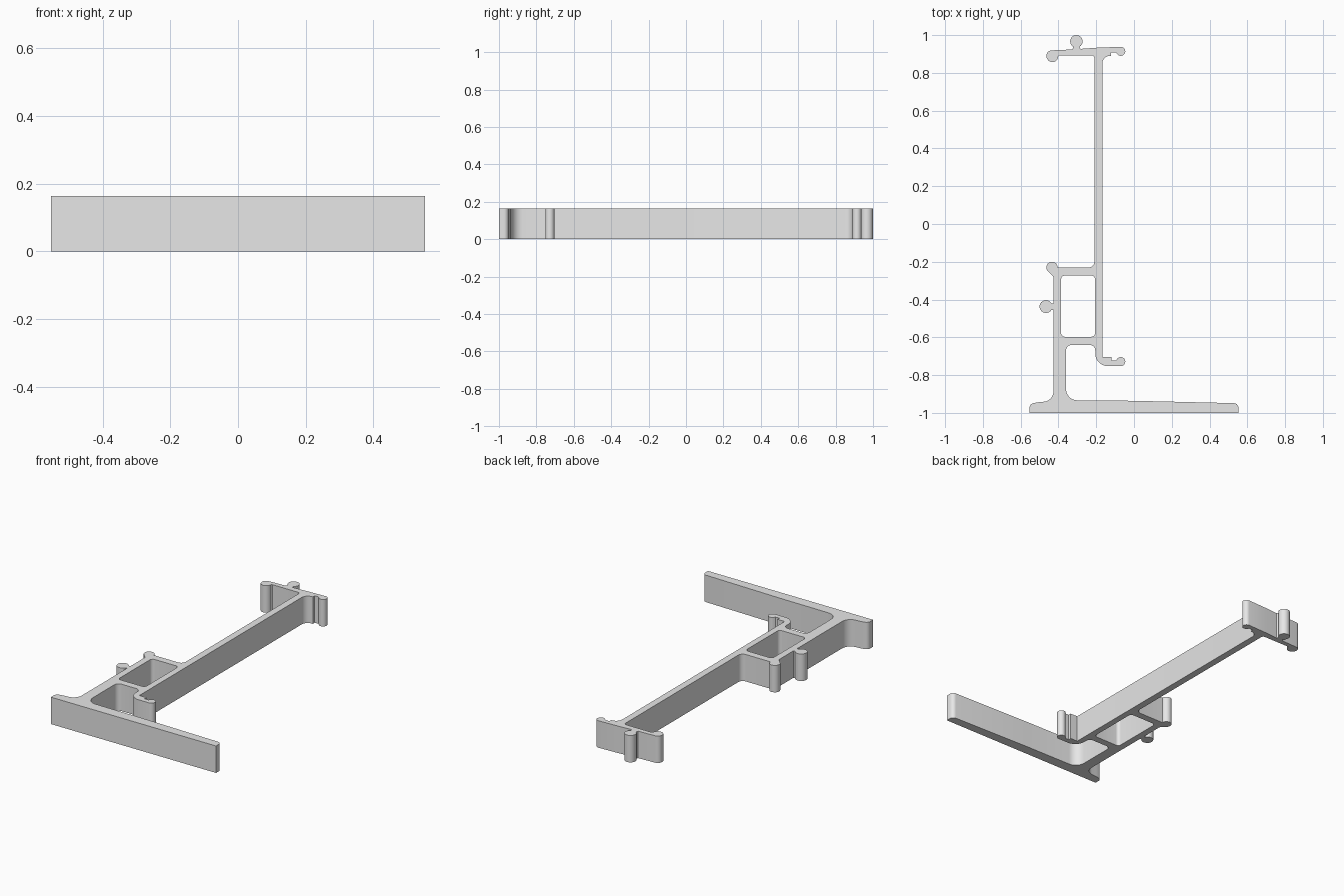
import bpy
import bmesh
from math import cos, sin, tan, radians
from mathutils import Vector

DEPTH = 0.163

cube = bpy.data.objects.get("Cube")
if cube:
    bpy.data.objects.remove(cube, do_unlink=True)


def arc(cx, cy, r, start, end):
    """Points of a round bead, counterclockwise between two angles in degrees."""
    n = max(6, int((end - start) / 15))
    angles = [radians(start + (end - start) * i / n) for i in range(n + 1)]
    return [(cx + r * cos(a), cy + r * sin(a)) for a in angles]


def fillet(points, steps=7):
    """Round each corner that carries a radius as its third value."""
    out = []
    for i, p in enumerate(points):
        c = Vector(p[:2])
        if len(p) == 2:
            out.append(c)
            continue
        a = (Vector(points[i - 1][:2]) - c).normalized()
        b = (Vector(points[(i + 1) % len(points)][:2]) - c).normalized()
        half = a.angle(b) / 2
        centre = c + (a + b).normalized() * (p[2] / sin(half))
        t = p[2] / tan(half)
        u, v = c + a * t - centre, c + b * t - centre
        sweep = u.angle(v)
        for k in range(steps + 1):
            f = k / steps
            w = (u * sin((1 - f) * sweep) + v * sin(f * sweep)) / sin(sweep)
            out.append(centre + w)
    return out


# Outline sections, counterclockwise from the front left corner
foot = [(-0.553, -1), (0.553, -1), (0.553, -0.949, 0.025),
        (0, -0.936), (-0.36, -0.933, 0.06)]
inner_step = [(-0.36, -0.64, 0.03), (-0.205, -0.64, 0.03)]
lower_hook = ([(-0.205, -0.752, 0.065)] + arc(-0.07, -0.728, 0.024, -90, 130)
              + [(-0.095, -0.722), (-0.12, -0.722), (-0.12, -0.704), (-0.168, -0.704)])
upper_hook = ([(-0.168, 0.89, 0.04), (-0.122, 0.89), (-0.122, 0.908), (-0.096, 0.908)]
              + arc(-0.07, 0.914, 0.024, 230, 450))
top_bead = ([(-0.2, 0.933), (-0.284, 0.927)] + arc(-0.305, 0.967, 0.033, -60, 240)
            + [(-0.326, 0.924)])
left_bead = [(-0.463, 0.918, 0.027)] + arc(-0.432, 0.888, 0.031, 180, 360) + [(-0.395, 0.893)]
web_left = [(-0.21, 0.893, 0.015), (-0.21, -0.23, 0.03)]
box_corner_bead = arc(-0.434, -0.23, 0.03, 0, 230) + [(-0.426, -0.28, 0.02)]
side_bead = ([(-0.426, -0.42)] + arc(-0.466, -0.437, 0.034, 30, 330) + [(-0.426, -0.454)])
heel = [(-0.426, -0.936, 0.055), (-0.51, -0.944), (-0.553, -0.952, 0.025)]

outline = (foot + inner_step + lower_hook + upper_hook + top_bead + left_bead
           + web_left + box_corner_bead + side_bead + heel)
chamber = [(x, y, 0.02) for x, y in
           ((-0.386, -0.597), (-0.386, -0.273), (-0.206, -0.273), (-0.206, -0.597))]

# Fill the profile around its hollow chamber and extrude it
bm = bmesh.new()
for loop in (outline, chamber):
    verts = [bm.verts.new((p[0], p[1], 0)) for p in fillet(loop)]
    for i, v in enumerate(verts):
        bm.edges.new((verts[i - 1], v))
bmesh.ops.triangle_fill(bm, use_beauty=True, edges=bm.edges[:], normal=(0, 0, 1))
grown = bmesh.ops.extrude_face_region(bm, geom=bm.faces[:], use_keep_orig=True)
bmesh.ops.translate(bm, vec=(0, 0, DEPTH),
                    verts=[g for g in grown["geom"] if isinstance(g, bmesh.types.BMVert)])
bmesh.ops.recalc_face_normals(bm, faces=bm.faces[:])
mesh = bpy.data.meshes.new("extruded_rail_profile")
bm.to_mesh(mesh)
bm.free()

rail = bpy.data.objects.new("extruded_rail_profile", mesh)
bpy.context.collection.objects.link(rail)

# Plain light grey metal
grey = bpy.data.materials.new("light_grey")
grey.use_nodes = True
colour = (0.8, 0.8, 0.8, 1)
grey.diffuse_color = colour
grey.node_tree.nodes["Principled BSDF"].inputs["Base Color"].default_value = colour
mesh.materials.append(grey)

# Smooth the rounded walls, keep the cut ends crisp
bpy.ops.object.select_all(action="DESELECT")
rail.select_set(True)
bpy.context.view_layer.objects.active = rail
bpy.ops.object.shade_smooth_by_angle(angle=radians(30))
